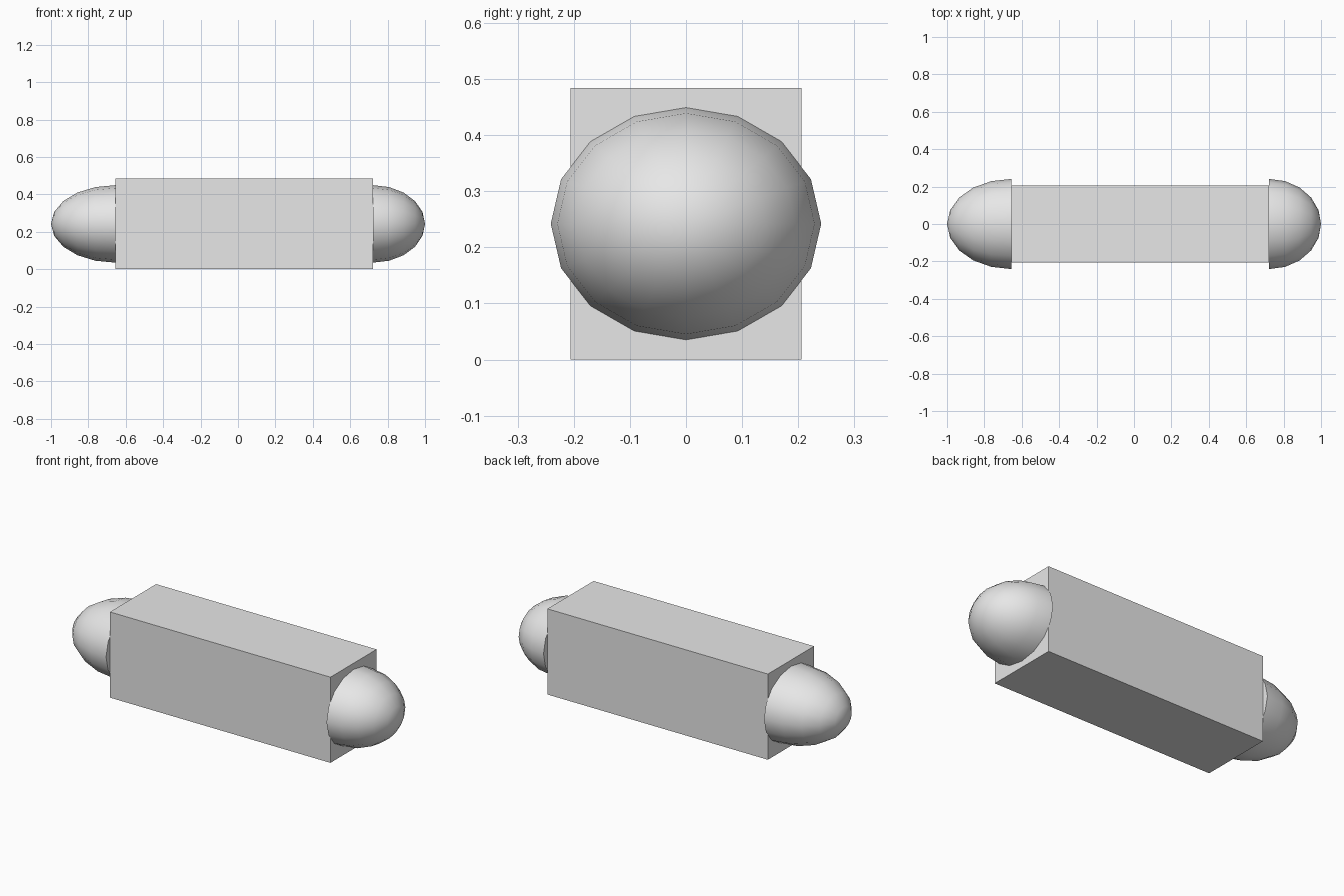
import bpy, bmesh, math
from mathutils import Matrix

cube = bpy.data.objects.get("Cube")
if cube:
    bpy.data.objects.remove(cube, do_unlink=True)

MID_Z = 0.242
BAR_LEFT, BAR_RIGHT = -0.656, 0.722

grey = bpy.data.materials.new("light_grey")
grey.use_nodes = True
grey.diffuse_color = (0.8, 0.8, 0.8, 1)
grey.node_tree.nodes["Principled BSDF"].inputs["Base Color"].default_value = grey.diffuse_color


def add_object(name, bm, location):
    bmesh.ops.recalc_face_normals(bm, faces=bm.faces)
    mesh = bpy.data.meshes.new(name)
    bm.to_mesh(mesh)
    bm.free()
    mesh.materials.append(grey)
    obj = bpy.data.objects.new(name, mesh)
    obj.location = location
    bpy.context.collection.objects.link(obj)
    return obj


# Rectangular bar
bm = bmesh.new()
bmesh.ops.create_cube(bm, size=1)
bmesh.ops.scale(bm, vec=(BAR_RIGHT - BAR_LEFT, 0.412, 2 * MID_Z), verts=bm.verts)
add_object("bar", bm, ((BAR_LEFT + BAR_RIGHT) / 2, 0, MID_Z))


# Half ellipsoid, closed where it meets the bar, poles along x
def dome(name, base_x, tip_x):
    bm = bmesh.new()
    bmesh.ops.create_uvsphere(bm, u_segments=16, v_segments=10, radius=1)
    bmesh.ops.delete(bm, geom=[v for v in bm.verts if v.co.z < -0.01], context='VERTS')
    rim = [e for e in bm.edges if e.is_boundary]
    bmesh.ops.contextual_create(bm, geom=rim)
    bmesh.ops.rotate(bm, matrix=Matrix.Rotation(math.pi / 2, 3, 'Y'), verts=bm.verts)
    bmesh.ops.scale(bm, vec=(tip_x - base_x, 0.241, 0.207), verts=bm.verts)
    obj = add_object(name, bm, (base_x, 0, MID_Z))
    bpy.ops.object.select_all(action='DESELECT')
    obj.select_set(True)
    bpy.context.view_layer.objects.active = obj
    bpy.ops.object.shade_smooth_by_angle(angle=math.radians(50))


dome("left_dome", BAR_RIGHT, 1.0)
dome("right_dome", BAR_LEFT, -1.0)
